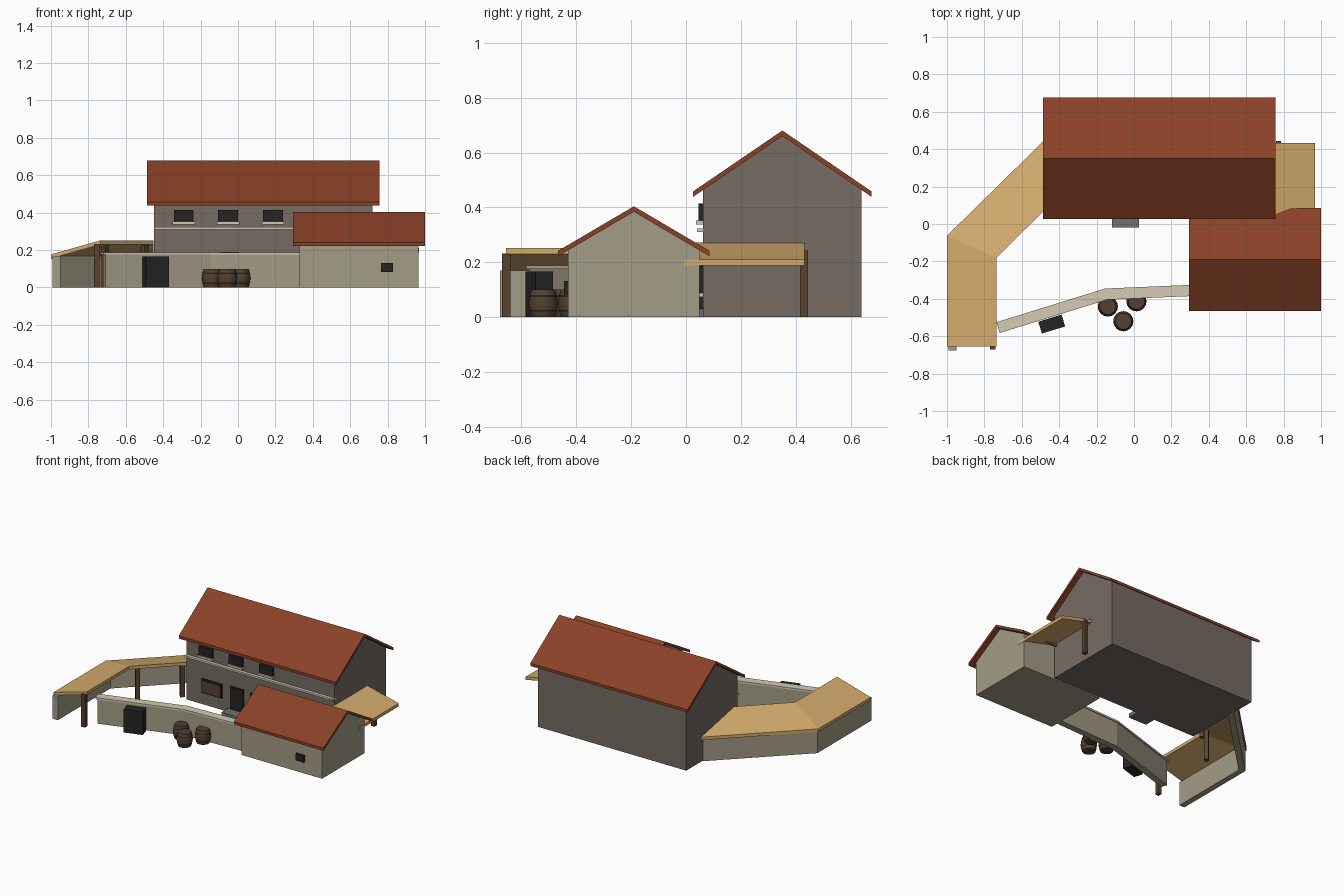
import bpy, bmesh, math
from mathutils import Vector, Matrix

cube = bpy.data.objects.get("Cube")
if cube:
    bpy.data.objects.remove(cube, do_unlink=True)


def material(name, r, g, b):
    m = bpy.data.materials.new(name)
    m.use_nodes = True
    m.diffuse_color = (r, g, b, 1)
    bsdf = m.node_tree.nodes["Principled BSDF"]
    bsdf.inputs["Base Color"].default_value = (r, g, b, 1)
    bsdf.inputs["Roughness"].default_value = 0.9
    return m


TILE = material("roof tile red", 0.25, 0.053, 0.02)
STONE = material("house stone grey", 0.18, 0.15, 0.125)
PLASTER = material("pale wall stone", 0.37, 0.335, 0.24)
CREAM = material("cream trim", 0.66, 0.59, 0.45)
STRAW = material("canopy straw", 0.66, 0.41, 0.15)
WOOD = material("dark wood", 0.1, 0.055, 0.027)
BARREL = material("barrel wood", 0.085, 0.052, 0.03)
DARK = material("charcoal", 0.018, 0.018, 0.018)
GREY = material("step grey", 0.16, 0.16, 0.155)


def finish(name, bm, *mats):
    bmesh.ops.recalc_face_normals(bm, faces=bm.faces)
    me = bpy.data.meshes.new(name)
    bm.to_mesh(me)
    bm.free()
    for m in mats:
        me.materials.append(m)
    ob = bpy.data.objects.new(name, me)
    bpy.context.collection.objects.link(ob)
    return ob


def box(name, x, y, z, mat, turn=0):
    """Box from (low, high) pairs, turned about its own upright axis."""
    mid = Vector([(a + b) / 2 for a, b in (x, y, z)])
    size = [b - a for a, b in (x, y, z)]
    bm = bmesh.new()
    bmesh.ops.create_cube(bm, size=1, matrix=Matrix.Translation(mid)
                          @ Matrix.Rotation(turn, 4, "Z") @ Matrix.Diagonal((*size, 1)))
    return finish(name, bm, mat)


def prism(name, profile, x, mat):
    """Extrude a (y, z) profile along x."""
    bm = bmesh.new()
    face = bm.faces.new([bm.verts.new((x[0], a, b)) for a, b in profile])
    out = bmesh.ops.extrude_face_region(bm, geom=[face])["geom"]
    bmesh.ops.translate(bm, vec=(x[1] - x[0], 0, 0),
                        verts=[v for v in out if isinstance(v, bmesh.types.BMVert)])
    return finish(name, bm, mat)


def offset(path, d):
    """Shift a plan path to its right by d, with mitred corners."""
    pts = [Vector(p) for p in path]
    dirs = [(b - a).normalized() for a, b in zip(pts, pts[1:])]
    out = []
    for i, p in enumerate(pts):
        n1, n2 = [Vector((u.y, -u.x)) for u in (dirs[max(i - 1, 0)], dirs[min(i, len(dirs) - 1)])]
        n = (n1 + n2).normalized()
        out.append(p + n * d / n.dot(n1))
    return out


def strip(name, left, right, zl, zr, mat):
    """Solid band between two plan paths; zl and zr are (bottom, top)."""
    bm = bmesh.new()
    rings = [[bm.verts.new((p[0], p[1], z)) for p, z in
              ((l, zl[0]), (l, zl[1]), (r, zr[1]), (r, zr[0]))] for l, r in zip(left, right)]
    for a, b in zip(rings, rings[1:]):
        for i in range(4):
            j = (i + 1) % 4
            bm.faces.new((a[i], a[j], b[j], b[i]))
    bm.faces.new(rings[0])
    bm.faces.new(rings[-1])
    return finish(name, bm, mat)


def house(name, x, y, eave, ridge, mat, over, t):
    """Gabled body with a tiled roof overhanging by over on every side."""
    mid = (y[0] + y[1]) / 2
    half = mid - y[0]
    prism(name + "_walls", [(y[0], 0), (y[1], 0), (y[1], eave), (mid, ridge), (y[0], eave)], x, mat)
    drop = (ridge - eave) / half * (half + over)
    lo, hi, low = y[0] - over, y[1] + over, ridge - drop
    prism(name + "_roof", [(lo, low), (mid, ridge), (hi, low),
                           (hi, low + t), (mid, ridge + t), (lo, low + t)],
          (x[0] - over, x[1] + over), TILE)


# Two gabled buildings
house("main_house", (-0.45, 0.72), (0.062, 0.64), 0.463, 0.66, STONE, 0.036, 0.02)
house("annex", (0.33, 0.965), (-0.43, 0.05), 0.243, 0.384, PLASTER, 0.036, 0.02)
box("annex_window", (0.765, 0.83), (-0.445, -0.42), (0.083, 0.132), DARK)

# Main house front: trim, windows, door and hatch
box("string_course", (-0.45, 0.72), (0.04, 0.07), (0.31, 0.323), CREAM)
for i, cx in enumerate((-0.29, -0.053, 0.187)):
    box(f"upper_window_{i}", (cx - 0.053, cx + 0.053), (0.046, 0.07), (0.352, 0.415), DARK)
    box(f"upper_sill_{i}", (cx - 0.06, cx + 0.06), (0.037, 0.07), (0.338, 0.352), CREAM)
box("front_door", (-0.1, 0.005), (0.05, 0.07), (0.03, 0.19), DARK)
box("door_step", (-0.118, 0.027), (-0.02, 0.07), (0, 0.028), GREY)
box("lower_window", (0.06, 0.17), (0.048, 0.07), (0.088, 0.185), DARK)
box("lower_sill", (0.053, 0.177), (0.037, 0.07), (0.074, 0.088), CREAM)
box("hatch_frame", (-0.325, -0.165), (0.052, 0.07), (0.085, 0.185), DARK)
box("hatch_panel", (-0.315, -0.175), (0.046, 0.07), (0.095, 0.175), WOOD)

# Left canopy, bending from the yard to the house, with its outer wall
rim = [(-1, -0.655), (-1, -0.063), (-0.452, 0.475)]
inner = [(-0.735, -0.655), (-0.735, -0.18), (-0.452, 0.1)]
strip("left_canopy", rim, inner, (0.155, 0.177), (0.23, 0.252), STRAW)
shell = [(-0.97, -0.677), (-0.97, -0.075), (-0.44, 0.445)]
strip("outer_wall", offset(shell, -0.021), offset(shell, 0.021), (0, 0.165), (0, 0.17), PLASTER)

# Right canopy
strip("right_canopy", [(0.715, -0.005), (0.715, 0.432)], [(0.967, -0.005), (0.967, 0.432)],
      (0.25, 0.272), (0.188, 0.21), STRAW)

# Canopy posts
for i, (px, py, turn) in enumerate(((-0.755, -0.655, 0), (-0.71, -0.12, 0.78),
                                    (-0.5, 0.085, 0.78), (0.772, 0.43, 0))):
    box(f"canopy_post_{i}", (px - 0.014, px + 0.014), (py - 0.015, py + 0.015),
        (0, 0.243 if i == 3 else 0.232), WOOD, turn)

# Yard wall with coping, and its gate
yard = [(0.34, -0.354), (-0.15, -0.375), (-0.715, -0.55)]
strip("yard_wall", offset(yard, -0.023), offset(yard, 0.023), (0, 0.178), (0, 0.178), PLASTER)
yard[-1] = (-0.727, -0.554)
strip("yard_coping", offset(yard, -0.03), offset(yard, 0.03), (0.176, 0.188), (0.176, 0.188), CREAM)
box("yard_gate", (-0.505, -0.375), (-0.568, -0.502), (0, 0.166), DARK, math.radians(17))


# Barrels: bulged staves with dark hoops
def barrel(name, cx, cy, sides=16):
    profile = [(0.043, 0), (0.049, 0.02), (0.05, 0.027), (0.054, 0.05),
               (0.05, 0.073), (0.049, 0.08), (0.043, 0.1)]
    bm = bmesh.new()
    rings = [[bm.verts.new((cx + r * math.cos(a), cy + r * math.sin(a), z))
              for a in (math.tau * k / sides for k in range(sides))] for r, z in profile]
    for n, (low, high) in enumerate(zip(rings, rings[1:])):
        for k in range(sides):
            j = (k + 1) % sides
            f = bm.faces.new((low[k], low[j], high[j], high[k]))
            f.material_index = 1 if n in (1, 4) else 0
    bm.faces.new(rings[0])
    bm.faces.new(rings[-1])
    ob = finish(name, bm, BARREL, DARK)
    bpy.ops.object.select_all(action="DESELECT")
    ob.select_set(True)
    bpy.context.view_layer.objects.active = ob
    bpy.ops.object.shade_smooth_by_angle(angle=math.radians(35))


for i, (bx, by) in enumerate(((-0.14, -0.441), (0.013, -0.413), (-0.057, -0.52))):
    barrel(f"barrel_{i}", bx, by)
